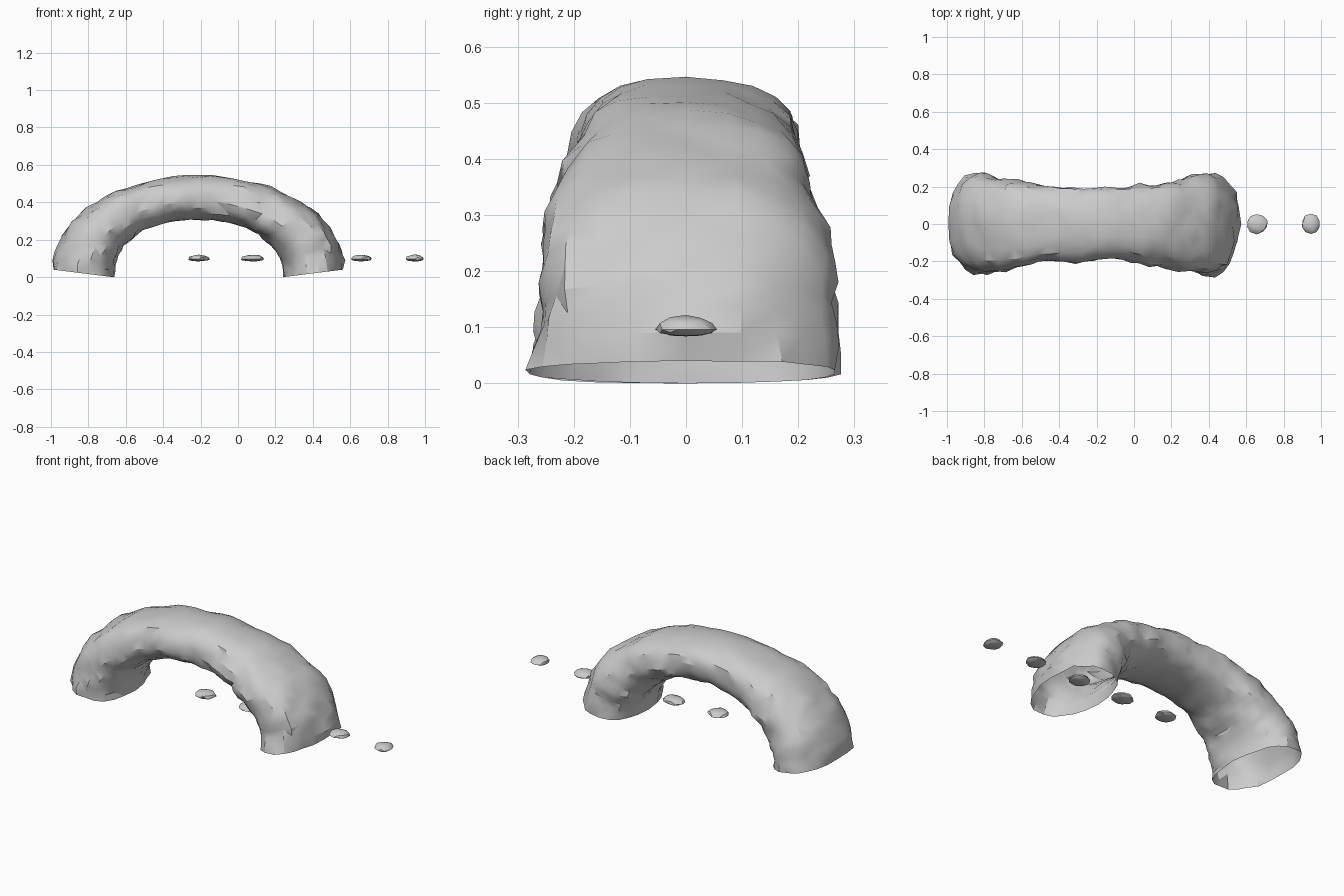
import bpy, bmesh, math, random
from mathutils import Vector, noise

if "Cube" in bpy.data.objects:
    bpy.data.objects.remove(bpy.data.objects["Cube"])

random.seed(4)
CX = -0.213


def finish(bm, name, angle):
    bmesh.ops.recalc_face_normals(bm, faces=bm.faces)
    me = bpy.data.meshes.new(name)
    bm.to_mesh(me)
    bm.free()
    ob = bpy.data.objects.new(name, me)
    bpy.context.collection.objects.link(ob)
    bpy.ops.object.select_all(action='DESELECT')
    ob.select_set(True)
    bpy.context.view_layer.objects.active = ob
    bpy.ops.object.shade_smooth_by_angle(angle=math.radians(angle))
    return ob


def spow(v, p):
    return math.copysign(abs(v) ** p, v)


# Rock arch: open-ended tube swept between an inner and an outer half ellipse
SEG, SIDES = 36, 22
bm = bmesh.new()
rings = []
for i in range(SEG + 1):
    t = math.pi * i / SEG
    c, s = math.cos(t), math.sin(t)
    inner = Vector((CX + 0.455 * c, 0, 0.31 * s ** 0.9))
    outer = Vector((CX + 0.775 * c, 0, 0.04 + 0.505 * s ** 0.95))
    mid, half = (inner + outer) / 2, (outer - inner) / 2
    width = 0.195 + 0.075 * abs(c) ** 2
    ring = []
    for k in range(SIDES):
        a = 2 * math.pi * k / SIDES
        off = half * spow(math.cos(a), 0.85) + Vector((0, width * spow(math.sin(a), 0.85), 0))
        p = mid + off
        # broad lumps plus small chipped facets
        d = 0.07 * noise.noise(p * 5 + Vector((3, 1, 7))) + 0.06 * noise.noise(p * 13)
        d += random.uniform(-0.02, 0.02)
        p = mid + off * (1 + d * 1.2)
        if 0 < i < SEG:
            p.x += random.uniform(-0.006, 0.006)
        p.z = max(p.z, 0)
        ring.append(bm.verts.new(p))
    rings.append(ring)
for r0, r1 in zip(rings, rings[1:]):
    for k in range(SIDES):
        n = (k + 1) % SIDES
        bm.faces.new((r0[k], r0[n], r1[n], r1[k]))
bmesh.ops.triangulate(bm, faces=bm.faces)
finish(bm, "rock_arch", 30)

# Row of flat stepping stones running through the right leg
for j in range(5):
    x = -0.21 + j * 0.289
    r = (0.058, 0.064, 0.056, 0.057, 0.051)[j]
    bm = bmesh.new()
    bmesh.ops.create_icosphere(bm, subdivisions=2, radius=1)
    for v in bm.verts:
        p = v.co * (1 + 0.16 * noise.noise(v.co * 1.6 + Vector((j * 5, 0, 2))))
        h = 0.024 * p.z if p.z > 0 else 0.012 * p.z
        v.co = Vector((x + r * p.x, 0.052 * p.y, 0.096 + h))
    finish(bm, f"stepping_stone_{j + 1}", 30)
